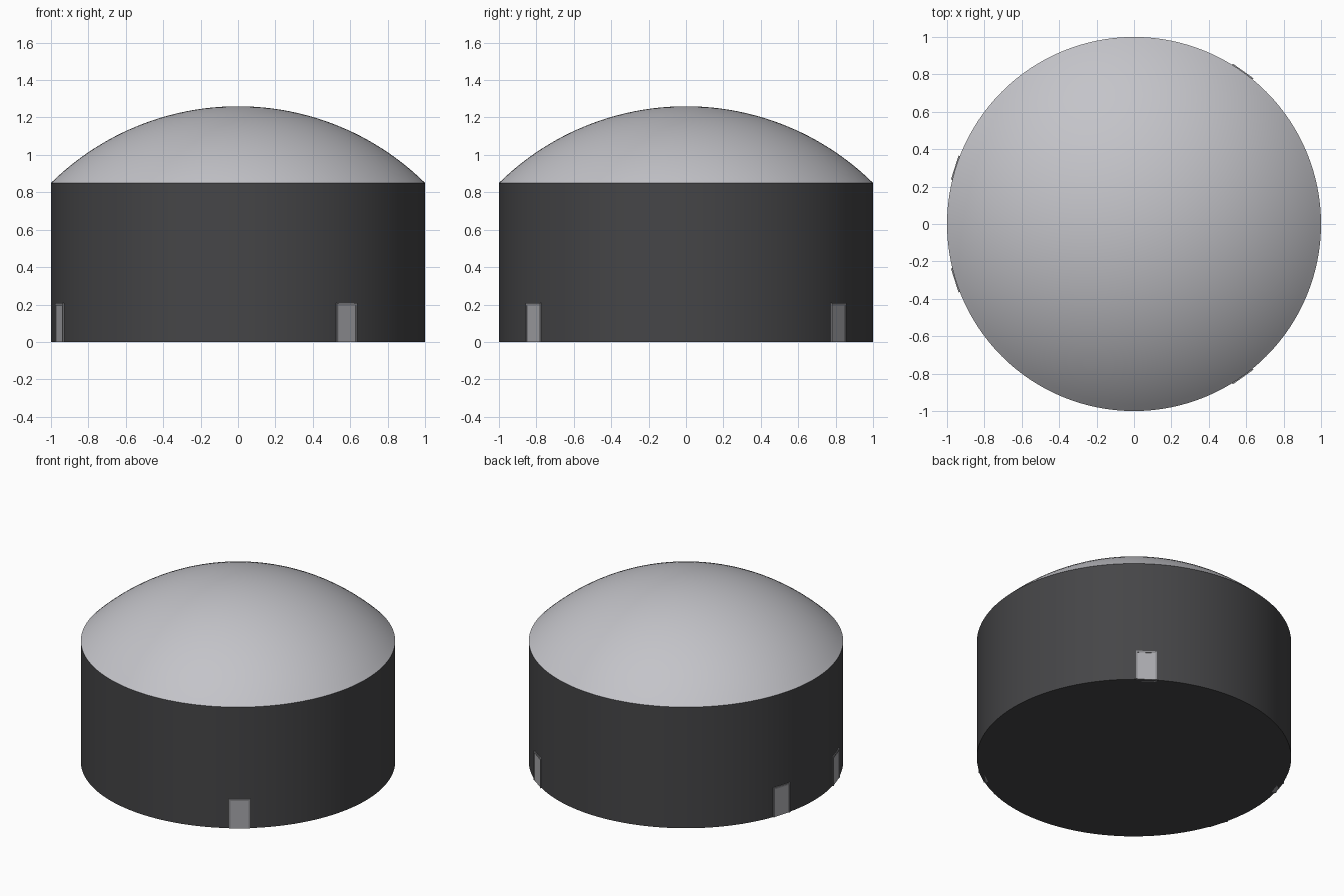
import bpy, bmesh, math
from mathutils import Matrix, Vector

if "Cube" in bpy.data.objects:
    bpy.data.objects.remove(bpy.data.objects["Cube"])

SEG = 128
WALL_H, APEX = 0.85, 1.26


def material(name, v):
    m = bpy.data.materials.new(name)
    m.diffuse_color = (v, v, v * 1.06, 1)
    m.use_nodes = True
    m.node_tree.nodes["Principled BSDF"].inputs["Base Color"].default_value = m.diffuse_color
    return m


def finish(name, bm, mat, smooth=False):
    bmesh.ops.remove_doubles(bm, verts=bm.verts, dist=1e-5)
    bmesh.ops.recalc_face_normals(bm, faces=bm.faces)
    me = bpy.data.meshes.new(name)
    bm.to_mesh(me)
    bm.free()
    ob = bpy.data.objects.new(name, me)
    bpy.context.collection.objects.link(ob)
    me.materials.append(mat)
    if smooth:
        bpy.ops.object.select_all(action='DESELECT')
        ob.select_set(True)
        bpy.context.view_layer.objects.active = ob
        bpy.ops.object.shade_smooth_by_angle(angle=math.radians(30))
    return ob


def lathe(name, profile, mat):
    bm = bmesh.new()
    vs = [bm.verts.new((r, 0, z)) for r, z in profile]
    es = [bm.edges.new(p) for p in zip(vs, vs[1:])]
    bmesh.ops.spin(bm, geom=vs + es, cent=(0, 0, 0), axis=(0, 0, 1),
                   angle=2 * math.pi, steps=SEG, use_merge=True)
    return finish(name, bm, mat, True)


def add_box(bm, x0, x1, y0, y1, z0, z1, rot):
    m = (rot @ Matrix.Translation(((x0 + x1) / 2, (y0 + y1) / 2, (z0 + z1) / 2))
         @ Matrix.Diagonal((x1 - x0, y1 - y0, z1 - z0, 1)))
    bmesh.ops.create_cube(bm, size=1, matrix=m)


dark = material("dark_wall", 0.06)
roof = material("pale_roof", 0.55)
door_grey = material("door_grey", 0.4)
frame_grey = material("frame_grey", 0.25)

# Round wall with closed floor
lathe("tank_wall", [(0, 0), (1, 0), (1, WALL_H)], dark)

# Spherical cap roof
h = APEX - WALL_H
R = (1 + h * h) / (2 * h)
a = math.asin(1 / R)
lathe("dome_roof", [(R * math.sin(a * i / 24), APEX - R + R * math.cos(a * i / 24))
                    for i in range(24, -1, -1)], roof)

# Four doors with slim frames, mirrored about the x axis
for i, deg in enumerate((54.5, -54.5, 162.5, -162.5)):
    rot = Matrix.Rotation(math.radians(deg), 4, 'Z')
    bm = bmesh.new()
    add_box(bm, 0.975, 1.002, -0.058, 0.058, 0, 0.195, rot)
    finish(f"door_panel_{i + 1}", bm, door_grey)
    bm = bmesh.new()
    for s in (-1, 1):
        y0, y1 = sorted((s * 0.058, s * 0.067))
        add_box(bm, 0.975, 1.005, y0, y1, 0, 0.195, rot)
    add_box(bm, 0.975, 1.005, -0.067, 0.067, 0.195, 0.207, rot)
    finish(f"door_frame_{i + 1}", bm, frame_grey)
